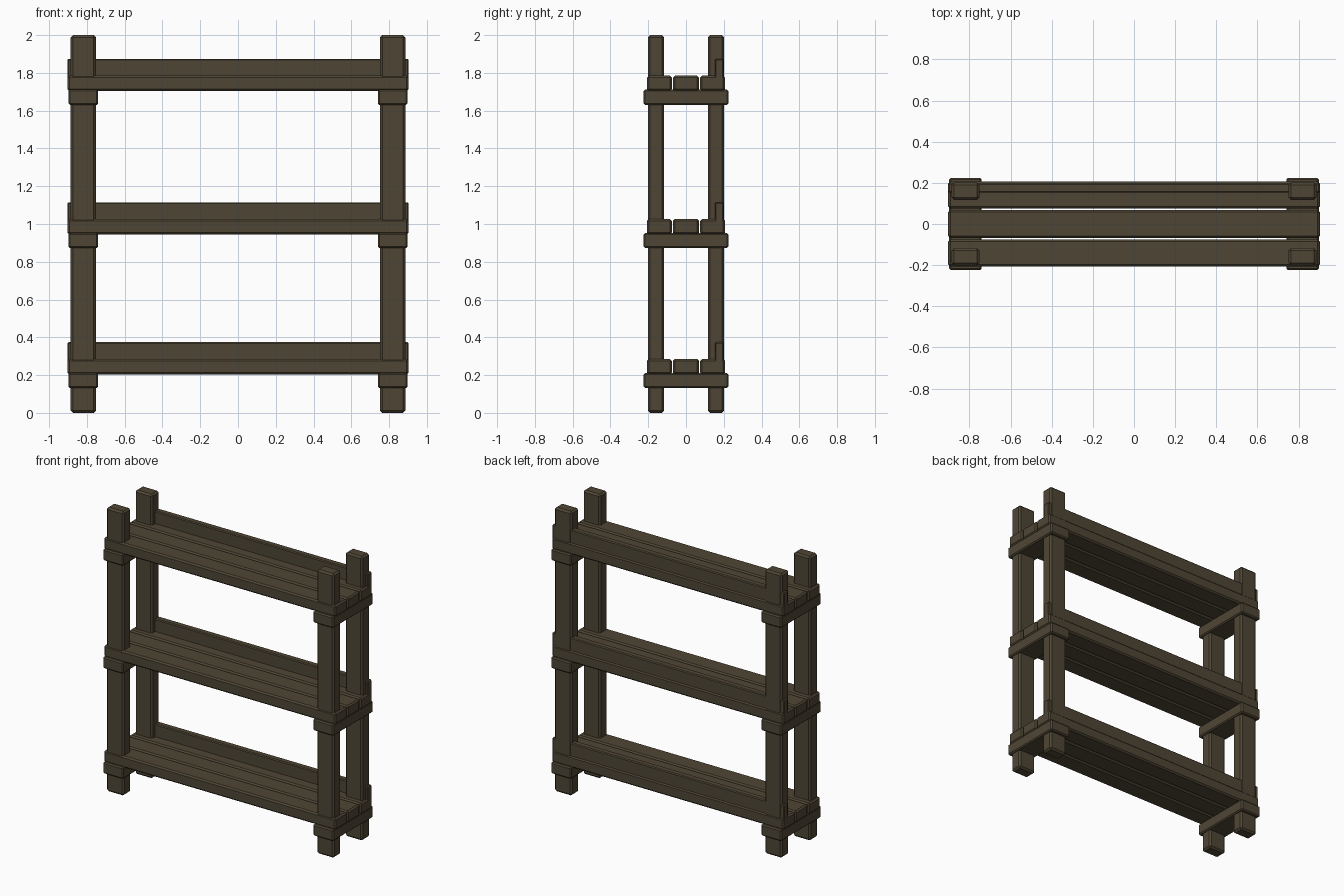
import bpy, bmesh

if "Cube" in bpy.data.objects:
    bpy.data.objects.remove(bpy.data.objects["Cube"])

# Single dark weathered wood colour
wood = bpy.data.materials.new("dark_wood")
wood.diffuse_color = (0.078, 0.061, 0.035, 1.0)
wood.use_nodes = True
wood.node_tree.nodes["Principled BSDF"].inputs["Base Color"].default_value = wood.diffuse_color


def beam(name, x, y, z, chamfer=0.01):
    """Chamfered timber spanning the given (min, max) ranges."""
    bm = bmesh.new()
    bmesh.ops.create_cube(bm, size=1.0)
    for v in bm.verts:
        for i, (lo, hi) in enumerate((x, y, z)):
            v.co[i] = hi if v.co[i] > 0 else lo
    bmesh.ops.bevel(bm, geom=bm.edges[:], offset=chamfer, segments=1,
                    profile=0.5, affect='EDGES')
    bmesh.ops.recalc_face_normals(bm, faces=bm.faces[:])
    mesh = bpy.data.meshes.new(name)
    bm.to_mesh(mesh)
    bm.free()
    mesh.materials.append(wood)
    obj = bpy.data.objects.new(name, mesh)
    bpy.context.collection.objects.link(obj)
    return obj


def around(centre, half):
    return (centre - half, centre + half)


# Four corner posts
for sx, side in ((-1, "left"), (1, "right")):
    for sy, end in ((-1, "front"), (1, "back")):
        beam(f"{end}_{side}_post", around(sx * 0.819, 0.067),
             around(sy * 0.159, 0.043), (0.0, 2.0), 0.012)

# Three shelves: cross supports, planks and a rear lip board
LENGTH = (-0.903, 0.903)
for level, z in zip(("lower", "middle", "upper"), (0.131, 0.872, 1.631)):
    for sx, side in ((-1, "left"), (1, "right")):
        beam(f"{level}_{side}_support", around(sx * 0.819, 0.079),
             (-0.224, 0.224), (z, z + 0.081), 0.008)
    for name, y in (("front", (-0.207, -0.075)), ("centre", (-0.069, 0.069)),
                    ("back", (0.075, 0.207))):
        beam(f"{level}_{name}_plank", LENGTH, y, (z + 0.073, z + 0.154))
    beam(f"{level}_back_board", LENGTH, (0.153, 0.199), (z + 0.135, z + 0.243), 0.006)
